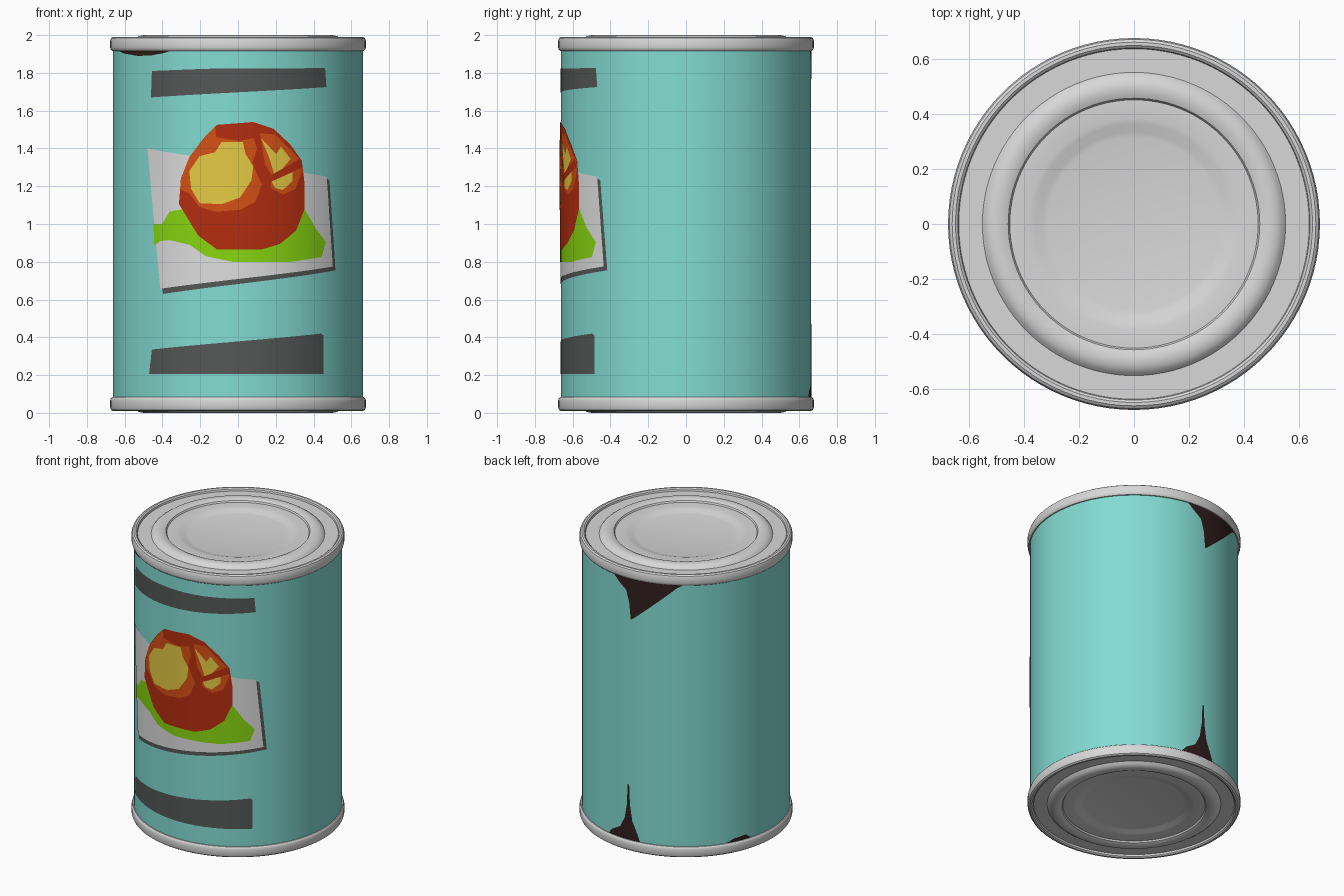
import bpy, bmesh, math

if "Cube" in bpy.data.objects:
    bpy.data.objects.remove(bpy.data.objects["Cube"])

SEG = 96          # sides of the can
R = 0.662         # wall radius


def material(name, rgb):
    m = bpy.data.materials.new(name)
    lin = [((c / 255 + 0.055) / 1.055) ** 2.4 for c in rgb]
    m.diffuse_color = (*lin, 1)
    m.use_nodes = True
    m.node_tree.nodes["Principled BSDF"].inputs["Base Color"].default_value = m.diffuse_color
    return m


TEAL = material("teal label", (131, 220, 210))
METAL = material("tin metal", (216, 216, 216))
GREY = material("dark grey print", (85, 87, 87))
PAPER = material("pale grey print", (222, 222, 222))
GREEN = material("leaf green", (135, 213, 16))
RED = material("tomato red", (180, 45, 15))
ORANGE = material("orange", (213, 80, 20))
YELLOW = material("yellow", (228, 202, 67))
BROWN = material("dark rust", (50, 30, 30))


def finish(bm, name, mat, angle=35):
    me = bpy.data.meshes.new(name)
    bm.to_mesh(me)
    bm.free()
    ob = bpy.data.objects.new(name, me)
    bpy.context.collection.objects.link(ob)
    me.materials.append(mat)
    bpy.ops.object.select_all(action='DESELECT')
    ob.select_set(True)
    bpy.context.view_layer.objects.active = ob
    bpy.ops.object.shade_smooth_by_angle(angle=math.radians(angle))
    return ob


def lathe(name, profile, mat, mirrored=False, cap=False):
    """Turn (radius, z) points round the z axis; mirrored flips about z = 1."""
    bm = bmesh.new()
    rings = []
    for r, z in profile:
        z = 2 - z if mirrored else z
        rings.append([bm.verts.new((r * math.sin(a), -r * math.cos(a), z))
                      for a in (2 * math.pi * i / SEG for i in range(SEG))])
    if cap:
        bm.faces.new(rings[0])
    for a, b in zip(rings, rings[1:]):
        for i in range(SEG):
            j = (i + 1) % SEG
            bm.faces.new((a[i], b[i], b[j], a[j]))
    if mirrored:
        bmesh.ops.reverse_faces(bm, faces=bm.faces[:])
    return finish(bm, name, mat)


def print_plate(name, pts, layer, mat, back=False):
    """Thin printed patch: front points are (x, z), back points (degrees, z)."""
    bm = bmesh.new()
    flat = []
    for u, z in pts:
        th = math.pi - math.radians(u) if back else math.asin(u / R)
        flat.append(bm.verts.new((th, z, 0)))
    bm.faces.new(flat)
    bmesh.ops.triangulate(bm, faces=bm.faces[:])
    # slice along the can's sides so the patch follows the curve
    lo = min(v.co.x for v in bm.verts)
    hi = max(v.co.x for v in bm.verts)
    step = 2 * math.pi / SEG
    for k in range(math.ceil(lo / step), math.floor(hi / step) + 1):
        bmesh.ops.bisect_plane(bm, geom=bm.verts[:] + bm.edges[:] + bm.faces[:],
                               dist=1e-5, plane_co=(k * step, 0, 0), plane_no=(1, 0, 0))
    r = R + 0.0014 * layer
    for v in bm.verts:
        th, z = v.co.x, v.co.y
        v.co = (r * math.sin(th), -r * math.cos(th), z)
    bm.normal_update()
    bad = []
    for f in bm.faces:
        c = f.calc_center_median()
        if f.normal.x * c.x + f.normal.y * c.y < 0:
            bad.append(f)
    bmesh.ops.reverse_faces(bm, faces=bad)
    return finish(bm, name, mat)


# can wall
lathe("can_wall", [(R, 1.94), (R, 0.06)], TEAL)

# lids with rolled rim, raised bead and stepped centre
LID = [(0.315, 1.962), (0.335, 1.966), (0.365, 1.976), (0.385, 1.98), (0.452, 1.98),
       (0.458, 1.990), (0.475, 1.997), (0.50, 2.0), (0.525, 1.995), (0.54, 1.985), (0.552, 1.972),
       (0.638, 1.972), (0.641, 1.984), (0.65, 1.991), (0.662, 1.991), (0.672, 1.984),
       (0.677, 1.970), (0.677, 1.935), (0.674, 1.923), (0.668, 1.917), (R - 0.002, 1.916)]
lathe("top_lid", LID, METAL, cap=True)
lathe("bottom_lid", LID, METAL, mirrored=True, cap=True)

# label bars
print_plate("upper_bar", [(-.455, 1.81), (-.12, 1.823), (.46, 1.825), (.467, 1.725), (-.46, 1.67)], 1, GREY)
print_plate("lower_bar", [(-.455, .335), (.44, .42), (.452, .41), (.452, .207), (-.47, .205)], 1, GREY)

# picture card with its drop shadow
print_plate("card_shadow", [(.46, 1.25), (.483, 1.23), (.515, .755), (-.395, .63), (-.405, .68),
                            (.48, .80)], 1, GREY)
print_plate("card", [(-.477, 1.40), (.468, 1.25), (.50, .775), (-.41, .657)], 2, PAPER)

# leaf
print_plate("leaf", [(-.445, 1.0), (-.40, 1.0), (-.36, 1.065), (-.28, 1.08), (.35, 1.08),
                     (.41, .975), (.462, .905), (.44, .825), (.38, .815), (.28, .80), (-.03, .80),
                     (-.17, .83), (-.255, .89), (-.36, .915), (-.41, .91), (-.44, .885)], 3, GREEN)

# tomato with highlights
print_plate("tomato", [(-.11, 1.525), (.08, 1.54), (.185, 1.505), (.275, 1.42), (.335, 1.335),
                       (.35, 1.21), (.35, 1.08), (.305, .965), (.22, .895), (.125, .865),
                       (-.11, .865), (-.21, .94), (-.285, 1.065), (-.31, 1.105), (-.30, 1.24),
                       (-.255, 1.355), (-.175, 1.46)], 4, RED)
print_plate("left_glow", [(-.12, 1.515), (-.115, 1.46), (.01, 1.44), (.08, 1.455), (.10, 1.40),
                          (.075, 1.32), (.125, 1.21), (.09, 1.115), (.01, 1.075), (-.12, 1.065),
                          (-.20, 1.09), (-.255, 1.16), (-.303, 1.185), (-.298, 1.24),
                          (-.255, 1.353), (-.175, 1.457)], 5, ORANGE)
print_plate("left_highlight", [(-.085, 1.435), (.025, 1.435), (.04, 1.37), (.08, 1.305), (.07, 1.23),
                               (.01, 1.14), (-.085, 1.105), (-.20, 1.11), (-.245, 1.185),
                               (-.255, 1.28), (-.20, 1.36), (-.12, 1.38)], 6, YELLOW)
print_plate("right_glow", [(.115, 1.48), (.195, 1.475), (.325, 1.34), (.335, 1.28), (.30, 1.185),
                           (.235, 1.155), (.17, 1.195), (.18, 1.25), (.14, 1.32)], 5, ORANGE)
print_plate("right_highlight_upper", [(.12, 1.455), (.20, 1.37), (.225, 1.41), (.275, 1.345),
                                      (.23, 1.29), (.19, 1.26), (.165, 1.345)], 6, YELLOW)
print_plate("right_highlight_lower", [(.175, 1.225), (.285, 1.285), (.285, 1.23), (.235, 1.18),
                                      (.195, 1.19)], 6, YELLOW)
print_plate("right_crease", [(.165, 1.255), (.32, 1.345), (.335, 1.30), (.175, 1.225)], 7, RED)

# rust streaks at the back seam, under and above the rims
print_plate("upper_streak", [(9, 1.92), (5, 1.875), (0, 1.83), (-2, 1.75), (-3, 1.63), (-4.5, 1.64),
                             (-5.5, 1.75), (-7.5, 1.83), (-12, 1.88), (-15, 1.90), (-24, 1.89),
                             (-30, 1.895), (-34, 1.92)], 1, BROWN, True)
print_plate("lower_streak", [(13, .08), (10, .12), (4, .16), (1, .23), (-.5, .33), (-1, .47),
                             (-2, .47), (-2.5, .33), (-4, .22), (-7, .14), (-9, .08)], 1, BROWN, True)
print_plate("lower_chip", [(-57, .08), (-62, .105), (-70, .115), (-74, .08)], 1, BROWN, True)
print_plate("upper_front_chip", [(-.63, 1.92), (-.61, 1.905), (-.53, 1.89), (-.46, 1.892),
                                 (-.39, 1.905), (-.35, 1.92)], 1, BROWN)
